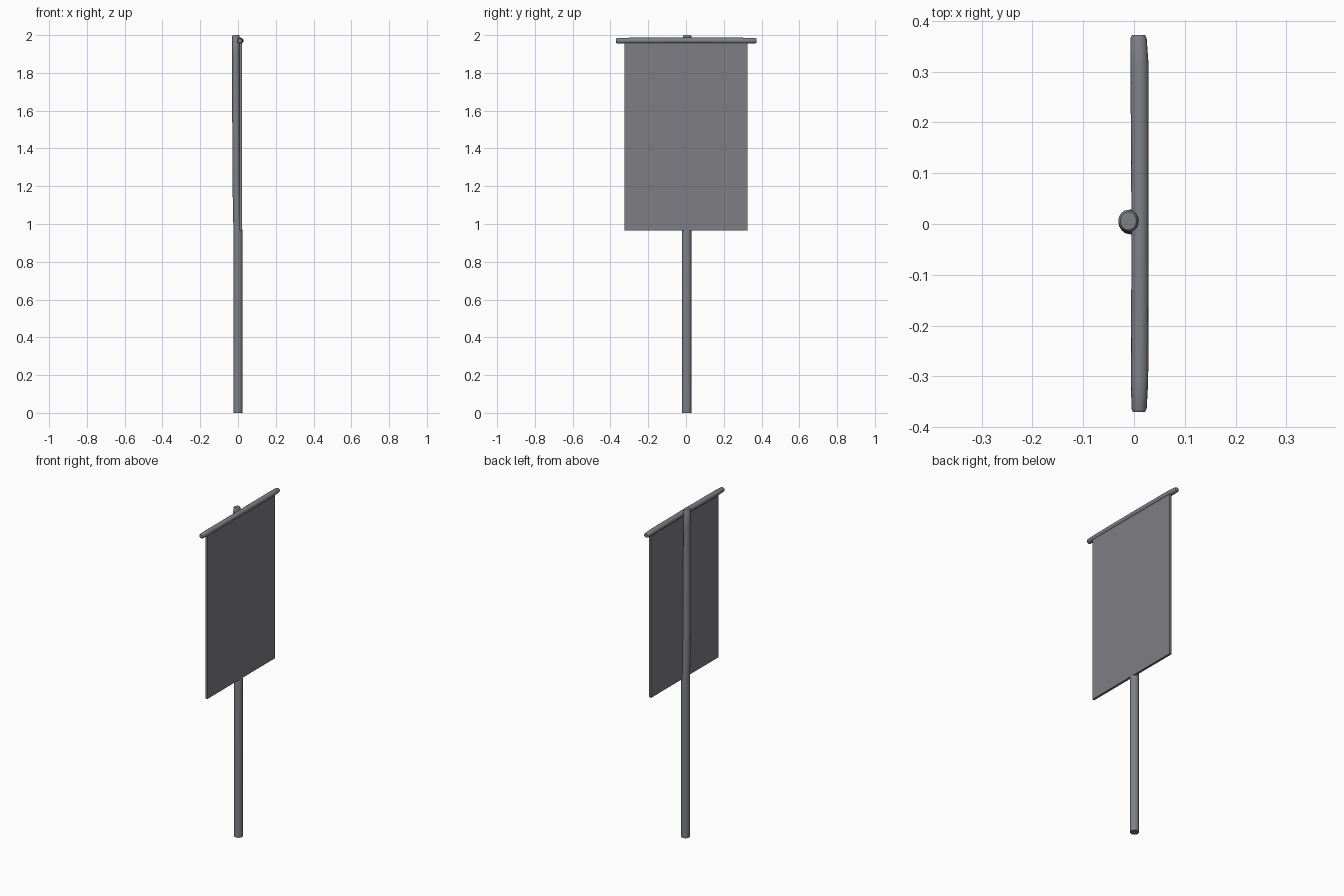
import bpy, bmesh, math
from mathutils import Vector

cube = bpy.data.objects.get("Cube")
if cube:
    bpy.data.objects.remove(cube)


def material(name, rgb):
    m = bpy.data.materials.new(name)
    m.use_nodes = True
    m.diffuse_color = (*rgb, 1)
    m.node_tree.nodes["Principled BSDF"].inputs["Base Color"].default_value = (*rgb, 1)
    return m


CLOTH = material("grey cloth", (0.21, 0.21, 0.23))
METAL = material("blue grey metal", (0.21, 0.22, 0.24))


def finish(name, bm, mat, angle=40):
    bmesh.ops.recalc_face_normals(bm, faces=bm.faces)
    mesh = bpy.data.meshes.new(name)
    bm.to_mesh(mesh)
    bm.free()
    mesh.materials.append(mat)
    ob = bpy.data.objects.new(name, mesh)
    bpy.context.collection.objects.link(ob)
    bpy.ops.object.select_all(action='DESELECT')
    bpy.context.view_layer.objects.active = ob
    ob.select_set(True)
    bpy.ops.object.shade_smooth_by_angle(angle=math.radians(angle))
    return ob


def rod(name, stations, u, v, mat, sides=16):
    """Skin elliptical rings; each station is (centre, radius along u, radius along v)."""
    bm = bmesh.new()
    u, v = Vector(u), Vector(v)
    rings = []
    for centre, ru, rv in stations:
        ring = []
        for i in range(sides):
            a = math.tau * i / sides
            ring.append(bm.verts.new(Vector(centre) + u * ru * math.cos(a) + v * rv * math.sin(a)))
        rings.append(ring)
    for lower, upper in zip(rings, rings[1:]):
        for i in range(sides):
            j = (i + 1) % sides
            bm.faces.new((lower[i], lower[j], upper[j], upper[i]))
    bm.faces.new(rings[0])
    bm.faces.new(rings[-1])
    return finish(name, bm, mat)


# Upright pole, slimmer and set back behind the cloth
rod("pole", [
    ((0, 0.004, 0), 0.025, 0.025),
    ((0, 0.004, 0.95), 0.025, 0.025),
    ((-0.003, 0.004, 1.0), 0.022, 0.025),
    ((-0.009, 0.004, 1.25), 0.021, 0.024),
    ((-0.011, 0.005, 1.9), 0.020, 0.023),
    ((-0.011, 0.006, 1.994), 0.020, 0.022),
    ((-0.011, 0.006, 2.0), 0.016, 0.018),
], (1, 0, 0), (0, 1, 0), METAL)

# Crossbar with slightly tapered ends
rod("crossbar", [
    ((0.010, -0.370, 1.970), 0.012, 0.011),
    ((0.010, -0.364, 1.970), 0.015, 0.014),
    ((0.011, -0.310, 1.970), 0.017, 0.016),
    ((0.012, 0, 1.971), 0.017, 0.016),
    ((0.011, 0.310, 1.970), 0.018, 0.016),
    ((0.009, 0.366, 1.970), 0.016, 0.014),
    ((0.009, 0.372, 1.970), 0.013, 0.011),
], (1, 0, 0), (0, 0, 1), METAL)

# Hanging cloth panel
bm = bmesh.new()
bmesh.ops.create_cube(bm, size=1)
for vert in bm.verts:
    vert.co = Vector((0.014 + vert.co.x * 0.014, vert.co.y * 0.65, 1.4625 + vert.co.z * 0.995))
finish("banner", bm, CLOTH)
